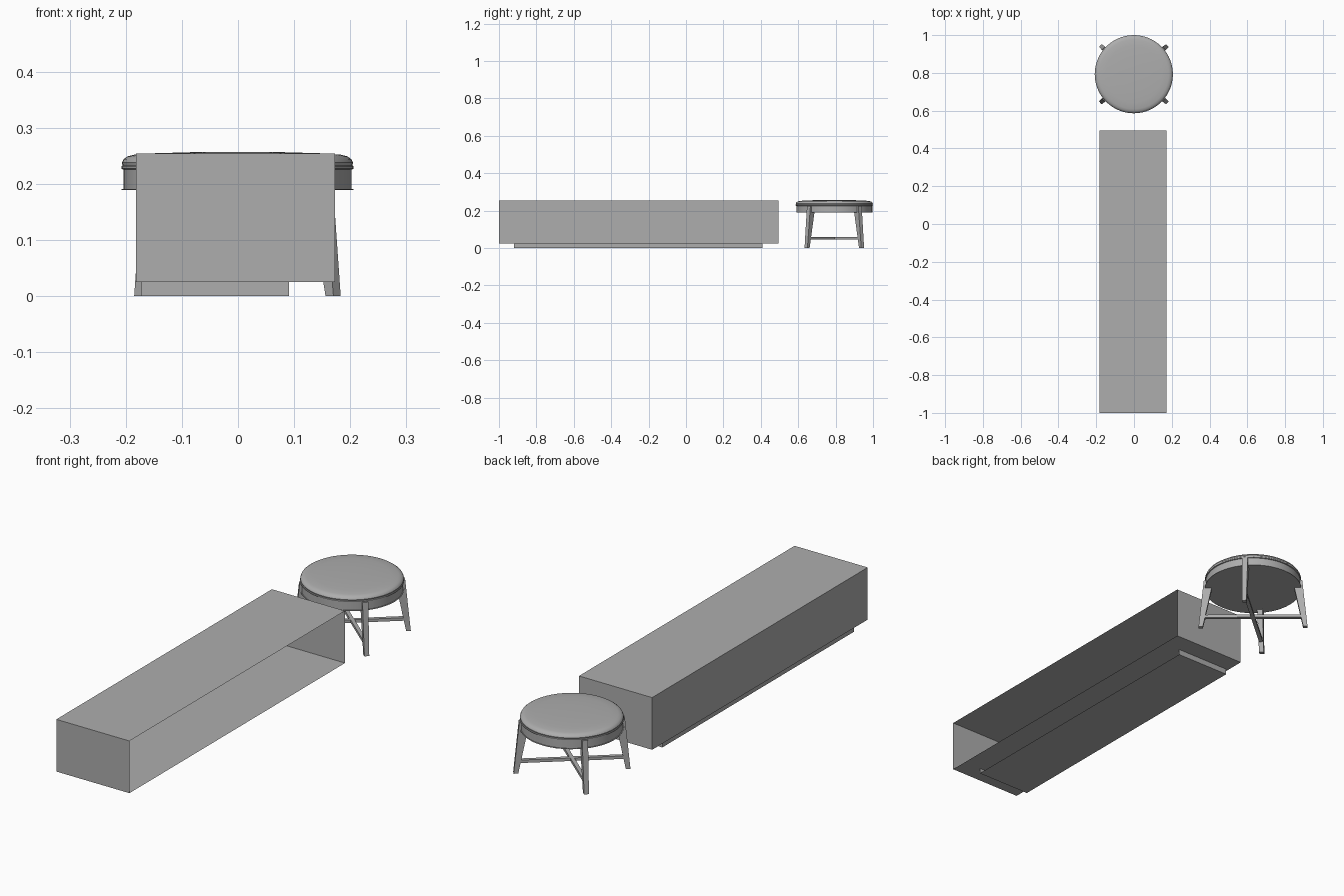
import bpy, bmesh, math
from mathutils import Matrix, Vector

cube = bpy.data.objects.get("Cube")
if cube:
    bpy.data.objects.remove(cube, do_unlink=True)

# Single plain grey
GREY = (0.42, 0.42, 0.42, 1.0)
grey = bpy.data.materials.new("plain_grey")
grey.use_nodes = True
grey.diffuse_color = GREY
grey.node_tree.nodes["Principled BSDF"].inputs["Base Color"].default_value = GREY


def finish(name, bm, smooth=False):
    mesh = bpy.data.meshes.new(name)
    bm.to_mesh(mesh)
    bm.free()
    mesh.materials.append(grey)
    obj = bpy.data.objects.new(name, mesh)
    bpy.context.collection.objects.link(obj)
    if smooth:
        bpy.ops.object.select_all(action="DESELECT")
        obj.select_set(True)
        bpy.context.view_layer.objects.active = obj
        bpy.ops.object.shade_smooth_by_angle(angle=math.radians(35))
    return obj


def open_box(name, low, high, missing):
    """Thin-walled box without the faces that point along the missing directions."""
    bm = bmesh.new()
    bmesh.ops.create_cube(bm, size=1)
    bm.normal_update()
    gone = [f for f in bm.faces if any(f.normal.dot(Vector(d)) > 0.9 for d in missing)]
    bmesh.ops.delete(bm, geom=gone, context="FACES")
    for v in bm.verts:
        v.co = [lo if c < 0 else hi for c, lo, hi in zip(v.co, low, high)]
    return finish(name, bm)


def lathe(name, profile, centre, steps=56):
    bm = bmesh.new()
    verts = [bm.verts.new((r, 0, z)) for r, z in profile]
    edges = [bm.edges.new(pair) for pair in zip(verts, verts[1:])]
    bmesh.ops.spin(bm, geom=verts + edges, cent=(0, 0, 0), axis=(0, 0, 1),
                   angle=math.tau, steps=steps)
    bmesh.ops.remove_doubles(bm, verts=bm.verts, dist=0.0002)
    bmesh.ops.recalc_face_normals(bm, faces=bm.faces)
    bm.transform(Matrix.Translation(centre))
    return finish(name, bm, smooth=True)


def beam(name, bottom, top, angle, centre):
    """Tapered bar; each end is (inner radius, outer radius, half width, height)."""
    bm = bmesh.new()
    bmesh.ops.create_cube(bm, size=2)
    for v in bm.verts:
        inner, outer, half, z = top if v.co.z > 0 else bottom
        v.co = (outer if v.co.x > 0 else inner, half * v.co.y, z)
    bm.transform(Matrix.Translation(centre) @ Matrix.Rotation(angle, 4, "Z"))
    return finish(name, bm)


# Long cabinet, open on one long side, on a recessed plinth
open_box("cabinet_shell", (-0.182, -1.0, 0.025), (0.173, 0.495, 0.254), [(1, 0, 0)])
open_box("cabinet_plinth", (-0.172, -0.92, 0.0), (0.091, 0.41, 0.025),
         [(1, 0, 0), (0, 0, 1)])

# Round stool
seat_centre = Vector((-0.001, 0.793, 0))
lathe("seat_apron", [(0, 0.189), (0.207, 0.189), (0.207, 0.191), (0.203, 0.191),
                     (0.203, 0.226), (0, 0.226)], seat_centre)
lathe("seat_cushion", [(0, 0.225), (0.202, 0.225), (0.207, 0.227), (0.207, 0.231),
                       (0.205, 0.233), (0.206, 0.238), (0.203, 0.244), (0.196, 0.249),
                       (0.184, 0.252), (0.15, 0.2545), (0.08, 0.2565), (0, 0.257)],
      seat_centre)

# Splayed legs
spread = math.radians(40.5)
leg_angles = {"front_right": math.pi + spread, "front_left": -spread,
              "back_left": spread, "back_right": math.pi - spread}
for place, angle in leg_angles.items():
    beam(place + "_leg", (0.215, 0.2335, 0.010, 0.0), (0.170, 0.211, 0.012, 0.226),
         angle, seat_centre)

# Crossed stretchers between opposite legs
for place, angle in (("first", spread), ("second", -spread)):
    beam(place + "_stretcher", (-0.212, 0.212, 0.008, 0.045),
         (-0.212, 0.212, 0.008, 0.058), angle, seat_centre)
